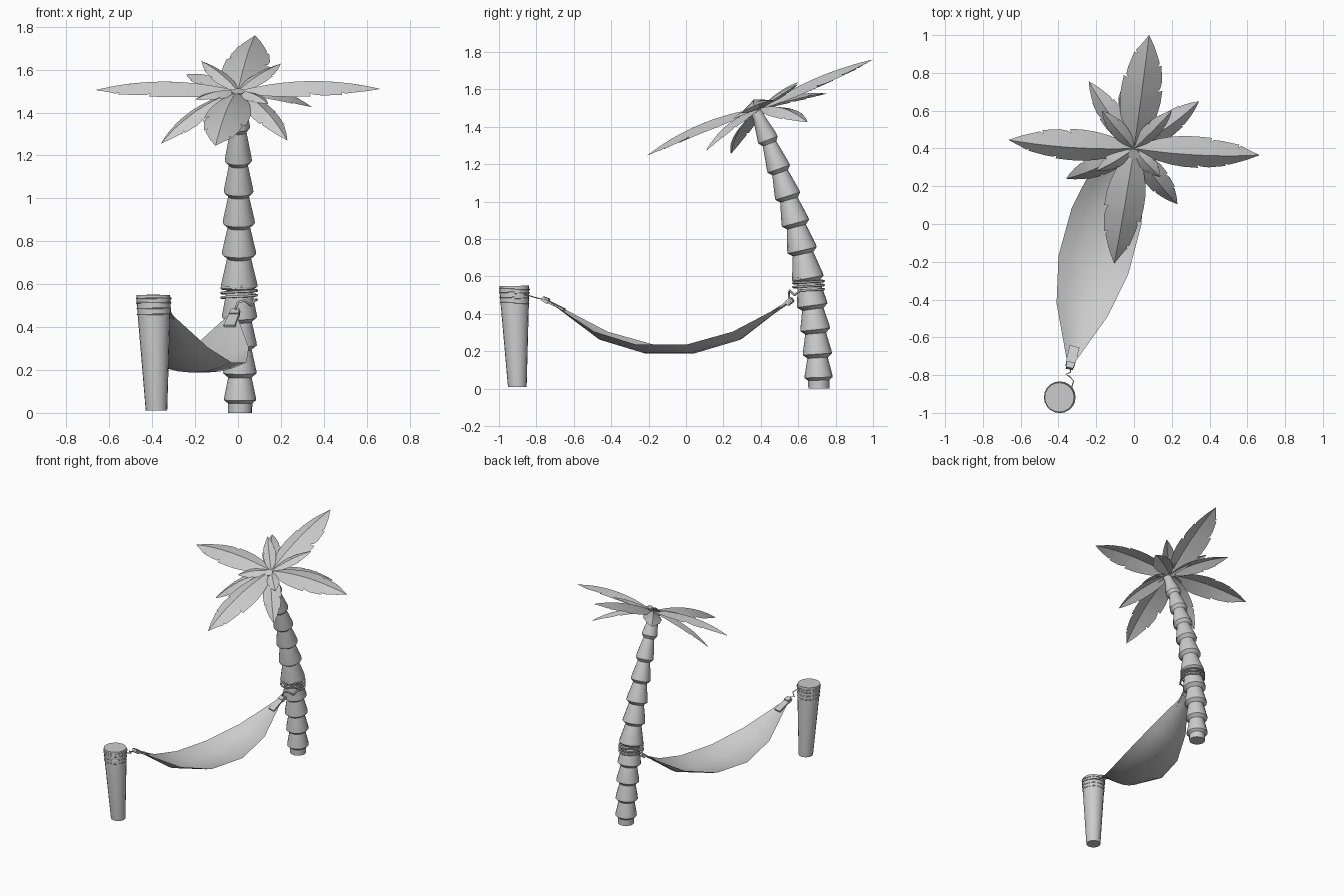
import bpy, bmesh, math
from mathutils import Vector, Matrix

if "Cube" in bpy.data.objects:
    bpy.data.objects.remove(bpy.data.objects["Cube"])

grey = bpy.data.materials.new("plain grey")
grey.use_nodes = True
grey.diffuse_color = (0.6, 0.6, 0.6, 1)
grey.node_tree.nodes["Principled BSDF"].inputs["Base Color"].default_value = (0.6, 0.6, 0.6, 1)


def finish(name, bm, angle=35):
    mesh = bpy.data.meshes.new(name)
    bm.to_mesh(mesh)
    bm.free()
    ob = bpy.data.objects.new(name, mesh)
    bpy.context.collection.objects.link(ob)
    mesh.materials.append(grey)
    bpy.ops.object.select_all(action='DESELECT')
    ob.select_set(True)
    bpy.context.view_layer.objects.active = ob
    bpy.ops.object.shade_smooth_by_angle(angle=math.radians(angle))
    return ob


def loft(name, rings, sides=16):
    """Skin round rings given as (centre, radius, tilt about x), with end caps."""
    bm = bmesh.new()
    loops = []
    for centre, radius, tilt in rings:
        rot = Matrix.Rotation(tilt, 3, 'X')
        loops.append([bm.verts.new(Vector(centre) + rot @ Vector(
            (radius * math.cos(k * math.tau / sides), radius * math.sin(k * math.tau / sides), 0)))
            for k in range(sides)])
    for a, b in zip(loops, loops[1:]):
        for k in range(sides):
            j = (k + 1) % sides
            bm.faces.new((a[k], a[j], b[j], b[k]))
    bm.faces.new(loops[0][::-1])
    bm.faces.new(loops[-1])
    return finish(name, bm)


def rope(name, points, radius):
    curve = bpy.data.curves.new(name, 'CURVE')
    curve.dimensions = '3D'
    curve.bevel_depth = radius
    curve.bevel_resolution = 1
    curve.use_fill_caps = True
    spline = curve.splines.new('POLY')
    spline.points.add(len(points) - 1)
    for p, co in zip(spline.points, points):
        p.co = (*co, 1)
    ob = bpy.data.objects.new(name, curve)
    bpy.context.collection.objects.link(ob)
    curve.materials.append(grey)


def coil(centre, radius, height, turns, start, steps=20):
    n = int(turns * steps)
    return [(centre[0] + radius * math.cos(start + k * math.tau / steps),
             centre[1] + radius * math.sin(start + k * math.tau / steps),
             centre[2] + height * k / n) for k in range(n + 1)]


# Leaning trunk made of flared, stacked collars
def trunk_ring(z, radius):
    slope = 0.015 + 0.284 * z
    return ((0.01 - 0.007 * z, 0.71 - 0.015 * z - 0.142 * z * z, z), radius, math.atan(slope))


lips = [(0.06, .075), (0.185, .078), (0.315, .08), (0.445, .082), (0.59, .085),
        (0.74, .08), (0.885, .075), (1.03, .069), (1.175, .063), (1.33, .055), (1.47, .045)]
rings = [((0.01, 0.71, 0), 0.056, 0), trunk_ring(0.045, 0.057)]
for (z, r), (z2, r2) in zip(lips, lips[1:]):
    rings += [trunk_ring(z, r), trunk_ring(z + 0.015, r * 0.98), trunk_ring(z2 - 0.02, r2 * 0.7)]
rings.append(trunk_ring(1.5, 0.03))
loft("trunk", rings)

# Crown of fronds, tilted with the trunk
CROWN = Vector((0, 0.4, 1.5))
UP = Vector((0, -0.38, 0.92)).normalized()


def blade_width(t):
    return max(0.0, math.sin(math.pi * t ** 0.9)) ** 0.85 if 0 < t < 1 else 0.0


def frond(name, tip, half, arch, notches):
    """Ridged leaf with slits cut into both edges."""
    run = Vector(tip) - CROWN
    length = run.length
    ahead = run.normalized()
    up = (UP - ahead * UP.dot(ahead)).normalized()
    side = ahead.cross(up)
    spine = lambda t: CROWN + run * t + up * arch * 4 * t * (1 - t)
    bm = bmesh.new()
    for sign, cuts in zip((-1, 1), notches):
        rows = [(k / 10, k / 10, max(blade_width(k / 10), 0.08 if k == 0 else 0))
                for k in range(11) if all(not c - 0.03 < k / 10 < c + 0.08 for c in cuts)]
        for c in cuts:
            w = blade_width(c)
            rows += [(c, c + 0.035, w), (c + 0.01, c - 0.01, w * 0.6), (c + 0.05, c + 0.055, w * 0.88)]
        rows.sort(key=lambda r: r[0])
        pairs = []
        for tc, te, w in rows:
            edge = spine(te) + side * sign * half * w - up * half * 0.45 * w
            pairs.append((bm.verts.new(spine(tc)), bm.verts.new(edge)))
        for (a, b), (c, d) in zip(pairs, pairs[1:]):
            bm.faces.new((a, b, d, c) if sign < 0 else (a, c, d, b))
    bmesh.ops.remove_doubles(bm, verts=bm.verts, dist=0.0005)
    finish(name, bm, 40)


big_cuts = ((0.58, 0.8), (0.48, 0.7))
small_cuts = ((0.5, 0.72), (0.62,))
fronds = [
    ("back_frond", (0.08, 1.0, 1.76), 0.11, 0.03, big_cuts),
    ("front_frond", (-0.105, -0.21, 1.245), 0.105, 0.045, big_cuts),
    ("right_frond", (-0.665, 0.445, 1.505), 0.09, 0.045, big_cuts),
    ("left_frond", (0.665, 0.365, 1.51), 0.09, 0.045, big_cuts),
    ("back_left_frond", (0.345, 0.65, 1.425), 0.065, 0.04, small_cuts),
    ("back_right_frond", (-0.24, 0.755, 1.578), 0.065, 0.03, small_cuts),
    ("front_left_frond", (0.23, 0.105, 1.27), 0.065, 0.04, small_cuts),
    ("front_right_frond", (-0.36, 0.24, 1.255), 0.065, 0.04, small_cuts),
    ("back_left_sprout", (0.2, 0.6, 1.628), 0.045, 0.015, small_cuts),
    ("back_right_sprout", (-0.17, 0.6, 1.64), 0.045, 0.015, small_cuts),
    ("front_left_sprout", (0.14, 0.25, 1.44), 0.045, 0.02, small_cuts),
    ("front_right_sprout", (-0.2, 0.28, 1.46), 0.045, 0.02, small_cuts),
]
for spec in fronds:
    frond(*spec)

# Post, wider towards its top
loft("post", [((-0.38, -0.902, 0.01), 0.05, 0), ((-0.394, -0.918, 0.53), 0.08, 0),
              ((-0.395, -0.918, 0.55), 0.078, 0.01)], 20)

# Hammock sheet: stations as (right edge, left edge, edge height, sag)
stations = [((-0.355, -0.725), (-0.315, -0.735), 0.465, 0.0),
            ((-0.41, -0.42), (-0.14, -0.49), 0.305, 0.045),
            ((-0.4, -0.17), (-0.03, -0.265), 0.235, 0.047),
            ((-0.33, 0.085), (0.04, 0.0), 0.235, 0.047),
            ((-0.21, 0.32), (0.05, 0.25), 0.305, 0.045),
            ((-0.045, 0.545), (-0.005, 0.535), 0.455, 0.0)]
bm = bmesh.new()
grid = []
for a, b, z, sag in stations:
    row = []
    for k in range(7):
        t = k / 6
        p = Vector(a).lerp(Vector(b), t)
        row.append(bm.verts.new((p.x, p.y, z - sag * 4 * t * (1 - t))))
    grid.append(row)
for r, s in zip(grid, grid[1:]):
    for k in range(6):
        bm.faces.new((r[k], r[k + 1], s[k + 1], s[k]))
finish("hammock", bm, 60)


# Folded cloth tabs gathering the hammock ends
def tab(name, start, end, width, thick):
    start, end = Vector(start), Vector(end)
    d = (end - start).normalized()
    side = d.cross(Vector((0, 0, 1))).normalized()
    rot = Matrix((side, d, side.cross(d))).transposed().to_4x4()
    bm = bmesh.new()
    bmesh.ops.create_cube(bm, size=1)
    bm.transform(Matrix.Translation((start + end) / 2) @ rot
                 @ Matrix.Diagonal((width, (end - start).length, thick, 1)))
    for v in bm.verts:
        if (v.co - end).length < (v.co - start).length:
            v.co = end + (v.co - end) * 0.85
    finish(name, bm)


tab("post_tab", (-0.315, -0.65, 0.422), (-0.34, -0.755, 0.475), 0.055, 0.012)
tab("trunk_tab", (-0.04, 0.46, 0.405), (-0.012, 0.565, 0.475), 0.055, 0.012)
tab("post_toggle", (-0.335, -0.735, 0.467), (-0.342, -0.765, 0.482), 0.045, 0.028)
tab("trunk_toggle", (-0.018, 0.54, 0.455), (-0.01, 0.57, 0.478), 0.045, 0.028)

# Ropes
for z, r in ((0.455, .0765), (0.483, .078), (0.51, .0795), (0.53, .081)):
    rope("post_wrap", coil((-0.393, -0.917, z), r, 0.006, 1, 0), 0.003)
rope("post_tie", [(-0.33, -0.865, 0.505), (-0.32, -0.83, 0.495), (-0.345, -0.805, 0.487),
                  (-0.36, -0.795, 0.485), (-0.335, -0.785, 0.482), (-0.34, -0.755, 0.477)], 0.003)
rope("trunk_wrap", coil((0.005, 0.655, 0.525), 0.083, 0.065, 3, -0.5), 0.006)
rope("trunk_tie", [(0.078, 0.615, 0.53), (0.06, 0.58, 0.5), (0.03, 0.555, 0.525),
                   (0.0, 0.55, 0.515), (-0.01, 0.55, 0.49), (-0.01, 0.565, 0.475)], 0.006)
